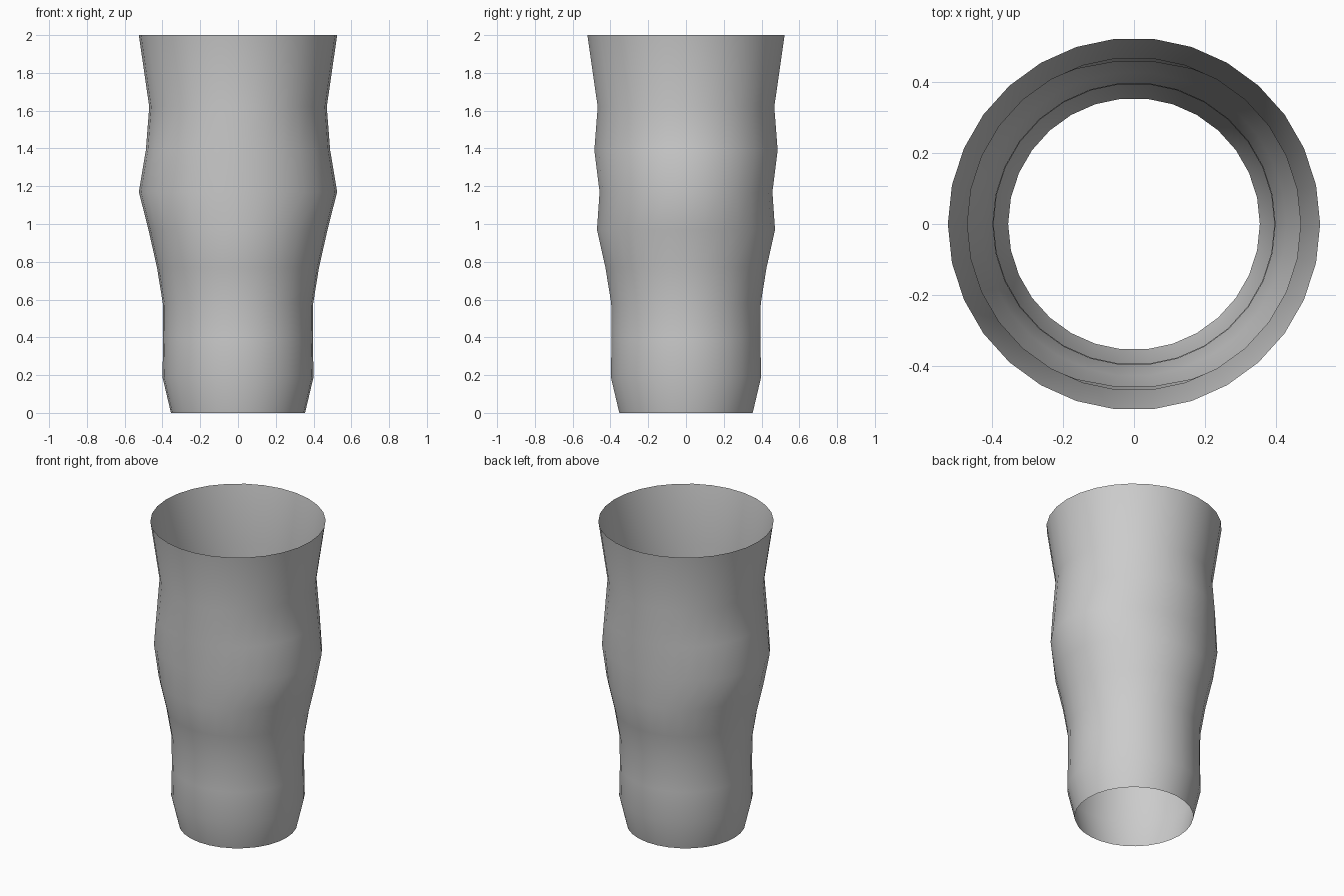
import bpy, bmesh, math

if "Cube" in bpy.data.objects:
    bpy.data.objects.remove(bpy.data.objects["Cube"])

SIDES = 30
# Sections from bottom to top: height, half width in x, half width in y
SECTIONS = [
    (0.00, 0.355, 0.355), (0.19, 0.400, 0.400), (0.39, 0.396, 0.396),
    (0.58, 0.398, 0.398), (0.77, 0.429, 0.429), (0.97, 0.474, 0.474),
    (1.17, 0.525, 0.460), (1.39, 0.488, 0.488), (1.62, 0.470, 0.470),
    (2.00, 0.525, 0.525),
]

# Open sleeve lofted through the sections
bm = bmesh.new()
rings = []
for z, rx, ry in SECTIONS:
    angles = [2 * math.pi * i / SIDES for i in range(SIDES)]
    rings.append([bm.verts.new((rx * math.cos(a), ry * math.sin(a), z)) for a in angles])
for low, high in zip(rings, rings[1:]):
    for i in range(SIDES):
        j = (i + 1) % SIDES
        bm.faces.new((low[i], low[j], high[j], high[i]))
for face in bm.faces:
    face.smooth = True

mesh = bpy.data.meshes.new("open_sleeve")
bm.to_mesh(mesh)
bm.free()
sleeve = bpy.data.objects.new("open_sleeve", mesh)
bpy.context.collection.objects.link(sleeve)
